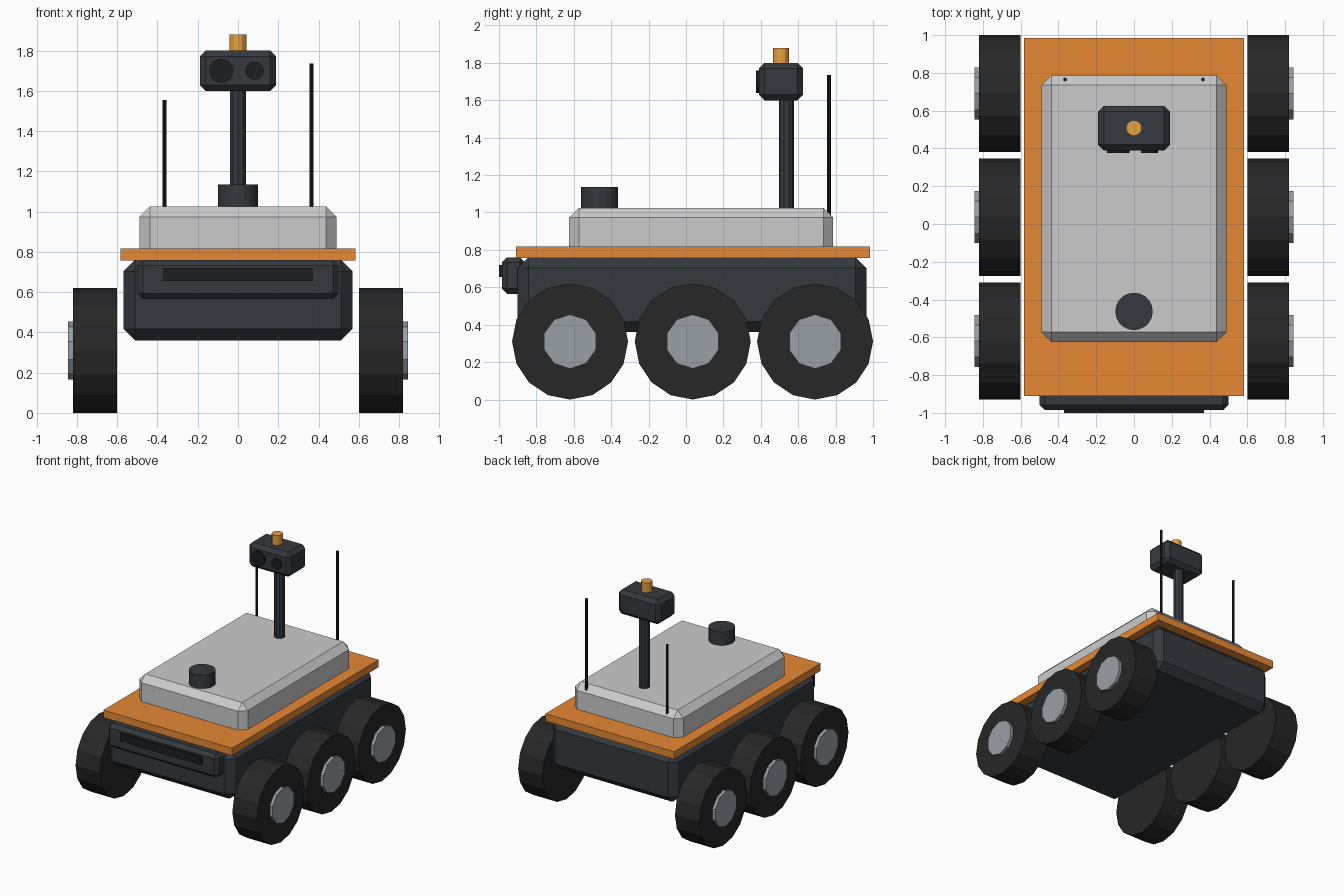
import bpy, bmesh
from math import pi
from mathutils import Matrix, Vector

if "Cube" in bpy.data.objects:
    bpy.data.objects.remove(bpy.data.objects["Cube"])


def material(name, rgb):
    m = bpy.data.materials.new(name)
    m.diffuse_color = (*rgb, 1)
    m.use_nodes = True
    m.node_tree.nodes["Principled BSDF"].inputs["Base Color"].default_value = m.diffuse_color
    return m


DARK = material("dark_shell", (0.035, 0.042, 0.05))
BLACK = material("black", (0.012, 0.013, 0.015))
RUBBER = material("rubber", (0.02, 0.02, 0.021))
STEEL = material("steel", (0.32, 0.35, 0.39))
ORANGE = material("orange", (0.8, 0.25, 0.035))
AMBER = material("amber", (0.8, 0.36, 0.05))
PALE = material("pale_panel", (0.75, 0.76, 0.78))

# cylinder axis -> orientation
AXES = {
    "x": Matrix(((0, 0, 1), (1, 0, 0), (0, 1, 0))).to_4x4(),
    "y": Matrix.Rotation(pi / 2, 4, "X"),
    "z": Matrix.Identity(4),
}


def finish(name, bm, loc, mat):
    me = bpy.data.meshes.new(name)
    bm.to_mesh(me)
    bm.free()
    me.materials.append(mat)
    ob = bpy.data.objects.new(name, me)
    ob.location = loc
    bpy.context.collection.objects.link(ob)
    return ob


def box(name, x, y, z, mat, chamfer=0):
    """Box from (min, max) ranges, with an optional one-step chamfer."""
    lo, hi = map(Vector, zip(x, y, z))
    bm = bmesh.new()
    bmesh.ops.create_cube(bm, size=1, matrix=Matrix.Diagonal((*(hi - lo), 1)))
    ob = finish(name, bm, (lo + hi) / 2, mat)
    if chamfer:
        mod = ob.modifiers.new("chamfer", "BEVEL")
        mod.width = chamfer
        mod.segments = 1
    return ob


def cylinder(name, loc, r, depth, sides, mat, axis="z"):
    bm = bmesh.new()
    bmesh.ops.create_cone(bm, cap_ends=True, segments=sides, radius1=r,
                          radius2=r, depth=depth, matrix=AXES[axis])
    return finish(name, bm, loc, mat)


# Hull, deck plate and top cover
box("hull", (-0.57, 0.57), (-0.90, 0.965), (0.36, 0.76), DARK, 0.058)
box("deck_plate", (-0.583, 0.583), (-0.91, 0.985), (0.757, 0.818), ORANGE)
box("top_cover", (-0.49, 0.49), (-0.625, 0.787), (0.765, 1.025), PALE, 0.052)

# Front bumper with sensor slot
box("front_bumper", (-0.5, 0.5), (-0.985, -0.86), (0.565, 0.76), DARK, 0.028)
box("bumper_slot", (-0.37, 0.37), (-1.0, -0.96), (0.655, 0.72), BLACK)

# Wheels and hubs, three per side
for side, s in (("left", -1), ("right", 1)):
    for pos, y in (("front", -0.62), ("middle", 0.036), ("rear", 0.69)):
        cylinder(f"{pos}_{side}_wheel", (s * 0.71, y, 0.31), 0.31, 0.22, 16, RUBBER, "x")
        cylinder(f"{pos}_{side}_hub", (s * 0.81, y, 0.31), 0.145, 0.07, 10, STEEL, "x")

# Scanner puck on the cover
cylinder("scanner", (0, -0.463, 1.07), 0.099, 0.13, 20, DARK)

# Camera mast and head
cylinder("mast", (0, 0.537, 1.31), 0.041, 0.62, 10, DARK)
box("camera_head", (-0.19, 0.19), (0.39, 0.626), (1.6, 1.8), DARK, 0.03)
cylinder("large_lens", (-0.083, 0.395, 1.7), 0.06, 0.04, 16, BLACK, "y")
cylinder("small_lens", (0.083, 0.395, 1.7), 0.045, 0.04, 16, BLACK, "y")
cylinder("beacon", (0, 0.508, 1.835), 0.042, 0.09, 12, AMBER)

# Whip antennas at the rear of the cover
for side, x, top in (("left", -0.365, 1.555), ("right", 0.365, 1.735)):
    cylinder(f"{side}_antenna", (x, 0.765, (top + 0.95) / 2), 0.01, top - 0.95, 8, BLACK)
